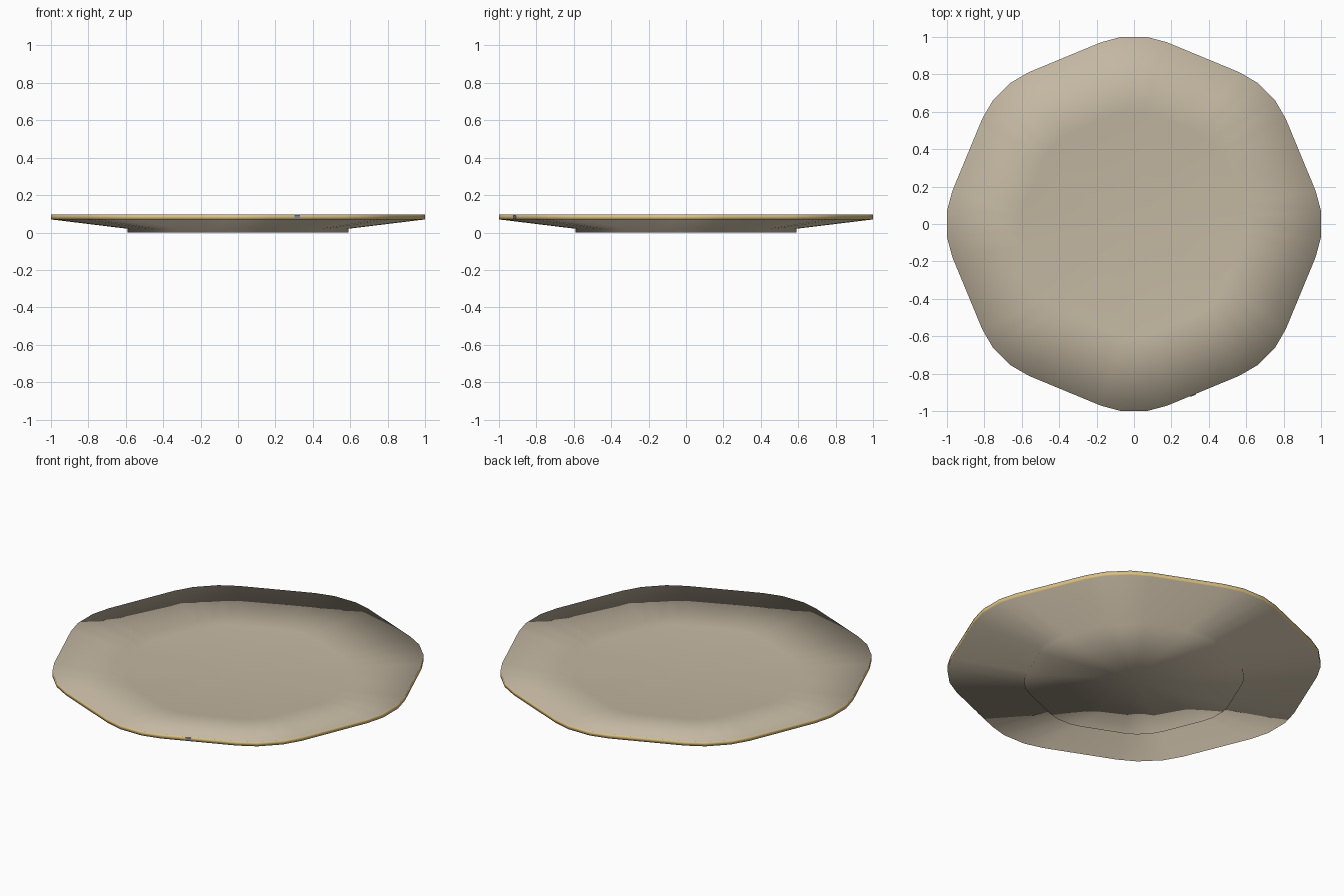
import bpy, bmesh, math
from mathutils import Matrix, Vector

if "Cube" in bpy.data.objects:
    bpy.data.objects.remove(bpy.data.objects["Cube"])


def material(name, rgb):
    m = bpy.data.materials.new(name)
    m.diffuse_color = (*rgb, 1)
    m.use_nodes = True
    m.node_tree.nodes["Principled BSDF"].inputs["Base Color"].default_value = m.diffuse_color
    return m


glaze = material("warm stone glaze", (0.55, 0.475, 0.36))
gold = material("gold rim", (0.70, 0.53, 0.23))
grey = material("blue grey mark", (0.28, 0.30, 0.36))

# Rounded octagon outline: four points on each of eight corners
LOBE = [(-10.4, 0.987), (-4.0, 1.0025), (4.0, 1.0025), (10.4, 0.987)]
outline = []
for k in range(8):
    for da, r in LOBE:
        a = math.radians(45 * k + da)
        outline.append((r * math.cos(a), r * math.sin(a)))

# Profile as (scale of outline, height), from foot to rim to well
PROFILE = [(0.59, 0.0), (0.59, 0.02), (1.0, 0.07), (1.0, 0.095), (0.60, 0.045)]
RIM_BAND = 2

bm = bmesh.new()
rings = [[bm.verts.new((x * s, y * s, z)) for x, y in outline] for s, z in PROFILE]
n = len(outline)
for i in range(len(rings) - 1):
    for j in range(n):
        k = (j + 1) % n
        f = bm.faces.new((rings[i][j], rings[i][k], rings[i + 1][k], rings[i + 1][j]))
        f.material_index = 1 if i == RIM_BAND else 0
# Closed foot underside and flat well
for ring, z in ((rings[0], 0.0), (rings[-1], 0.045)):
    c = bm.verts.new((0, 0, z))
    for j in range(n):
        bm.faces.new((ring[j], ring[(j + 1) % n], c))
bmesh.ops.recalc_face_normals(bm, faces=bm.faces)
for f in bm.faces:
    f.smooth = True
mesh = bpy.data.meshes.new("plate")
bm.to_mesh(mesh)
bm.free()
mesh.materials.append(glaze)
mesh.materials.append(gold)
bpy.context.collection.objects.link(bpy.data.objects.new("plate", mesh))

# Tiny mark set on the front edge of the rim
p = Vector((0.315, -0.915, 0.083))
bm = bmesh.new()
bmesh.ops.create_cube(bm, size=1, matrix=Matrix.Translation(p)
                      @ Matrix.Rotation(math.radians(22.5), 4, 'Z')
                      @ Matrix.Diagonal((0.03, 0.008, 0.016, 1)))
mesh = bpy.data.meshes.new("rim_mark")
bm.to_mesh(mesh)
bm.free()
mesh.materials.append(grey)
bpy.context.collection.objects.link(bpy.data.objects.new("rim_mark", mesh))
